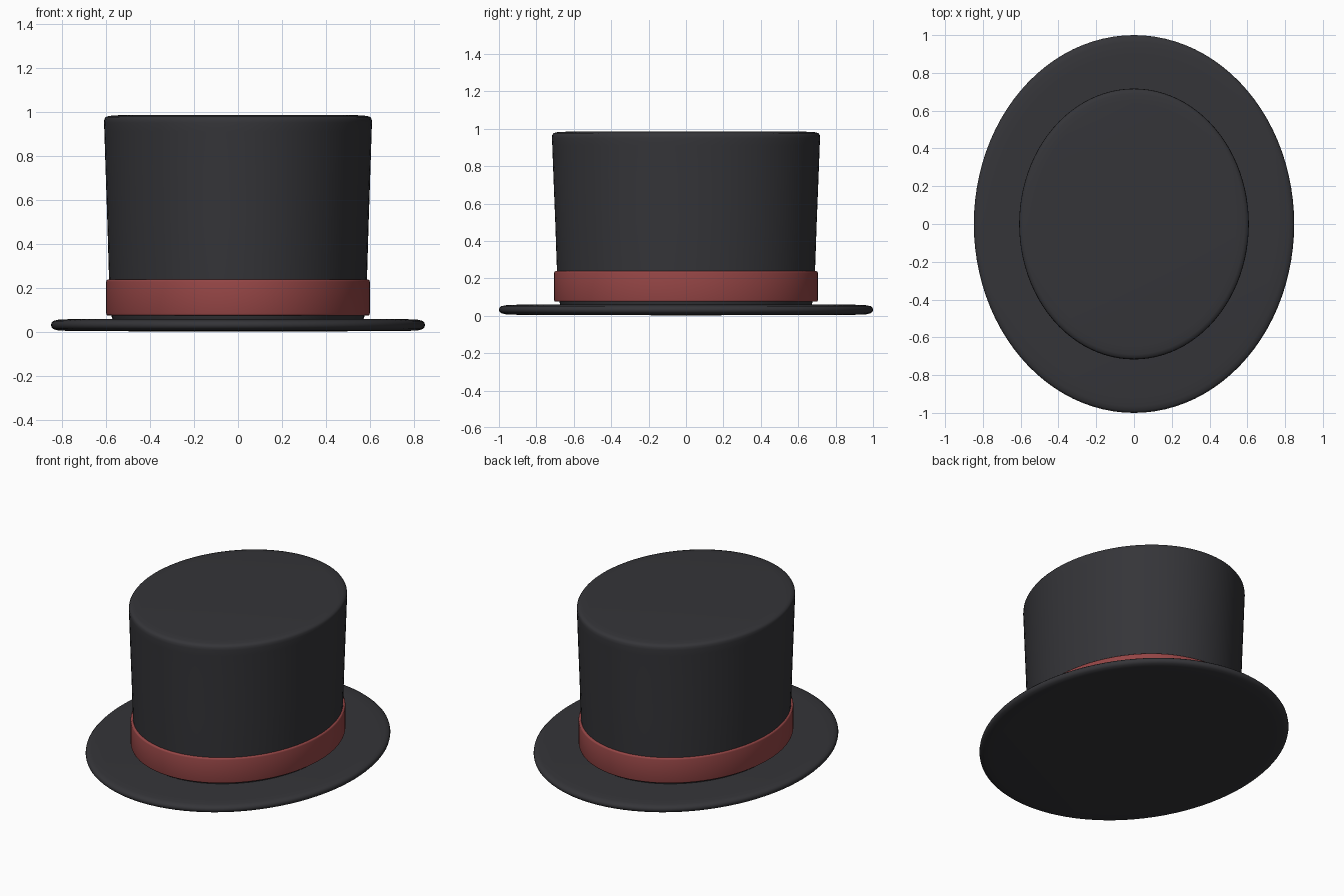
import bpy, bmesh, math

if "Cube" in bpy.data.objects:
    bpy.data.objects.remove(bpy.data.objects["Cube"])

SEGMENTS = 96
OVAL = 0.848  # width / depth of every oval


def material(name, colour):
    mat = bpy.data.materials.new(name)
    mat.diffuse_color = colour
    mat.use_nodes = True
    mat.node_tree.nodes["Principled BSDF"].inputs["Base Color"].default_value = mat.diffuse_color
    return mat


def oval_lathe(name, profile, mat, closed=False):
    """Turn (radius along y, z) points into an oval solid; radius 0 makes a pole."""
    bm = bmesh.new()
    rings = []
    for r, z in profile:
        if r == 0:
            rings.append([bm.verts.new((0, 0, z))] * SEGMENTS)
            continue
        angles = [2 * math.pi * i / SEGMENTS for i in range(SEGMENTS)]
        rings.append([bm.verts.new((OVAL * r * math.cos(a), r * math.sin(a), z))
                      for a in angles])
    pairs = list(zip(rings, rings[1:]))
    if closed:
        pairs.append((rings[-1], rings[0]))
    for low, high in pairs:
        for i in range(SEGMENTS):
            j = (i + 1) % SEGMENTS
            corners = dict.fromkeys((low[i], low[j], high[j], high[i]))
            bm.faces.new(list(corners))
    bmesh.ops.recalc_face_normals(bm, faces=bm.faces)
    mesh = bpy.data.meshes.new(name)
    bm.to_mesh(mesh)
    bm.free()
    mesh.materials.append(mat)
    obj = bpy.data.objects.new(name, mesh)
    bpy.context.collection.objects.link(obj)
    bpy.ops.object.select_all(action='DESELECT')
    obj.select_set(True)
    bpy.context.view_layer.objects.active = obj
    bpy.ops.object.shade_smooth_by_angle(angle=math.radians(50))
    return obj


felt = material("black_felt", (0.035, 0.035, 0.04, 1))
ribbon = material("red_ribbon", (0.30, 0.06, 0.06, 1))

# Flat brim with a rounded edge, closed underneath
oval_lathe("brim", [
    (0, 0.002), (0.90, 0.005), (0.965, 0.008), (0.988, 0.014), (0.998, 0.023),
    (1.0, 0.032), (0.998, 0.042), (0.988, 0.051), (0.965, 0.056), (0.90, 0.059),
    (0, 0.059)], felt)

# Crown flaring slightly towards a softly rounded top
oval_lathe("crown", [
    (0, 0.05), (0.668, 0.05), (0.676, 0.07), (0.683, 0.12), (0.690, 0.24),
    (0.699, 0.50), (0.709, 0.75), (0.715, 0.91), (0.717, 0.95), (0.715, 0.966),
    (0.708, 0.976), (0.69, 0.981), (0.64, 0.984), (0, 0.986)], felt)

# Ribbon band around the foot of the crown
oval_lathe("band", [
    (0.665, 0.075), (0.698, 0.075), (0.703, 0.078), (0.705, 0.084),
    (0.705, 0.229), (0.703, 0.235), (0.698, 0.238), (0.675, 0.238)],
    ribbon, closed=True)
